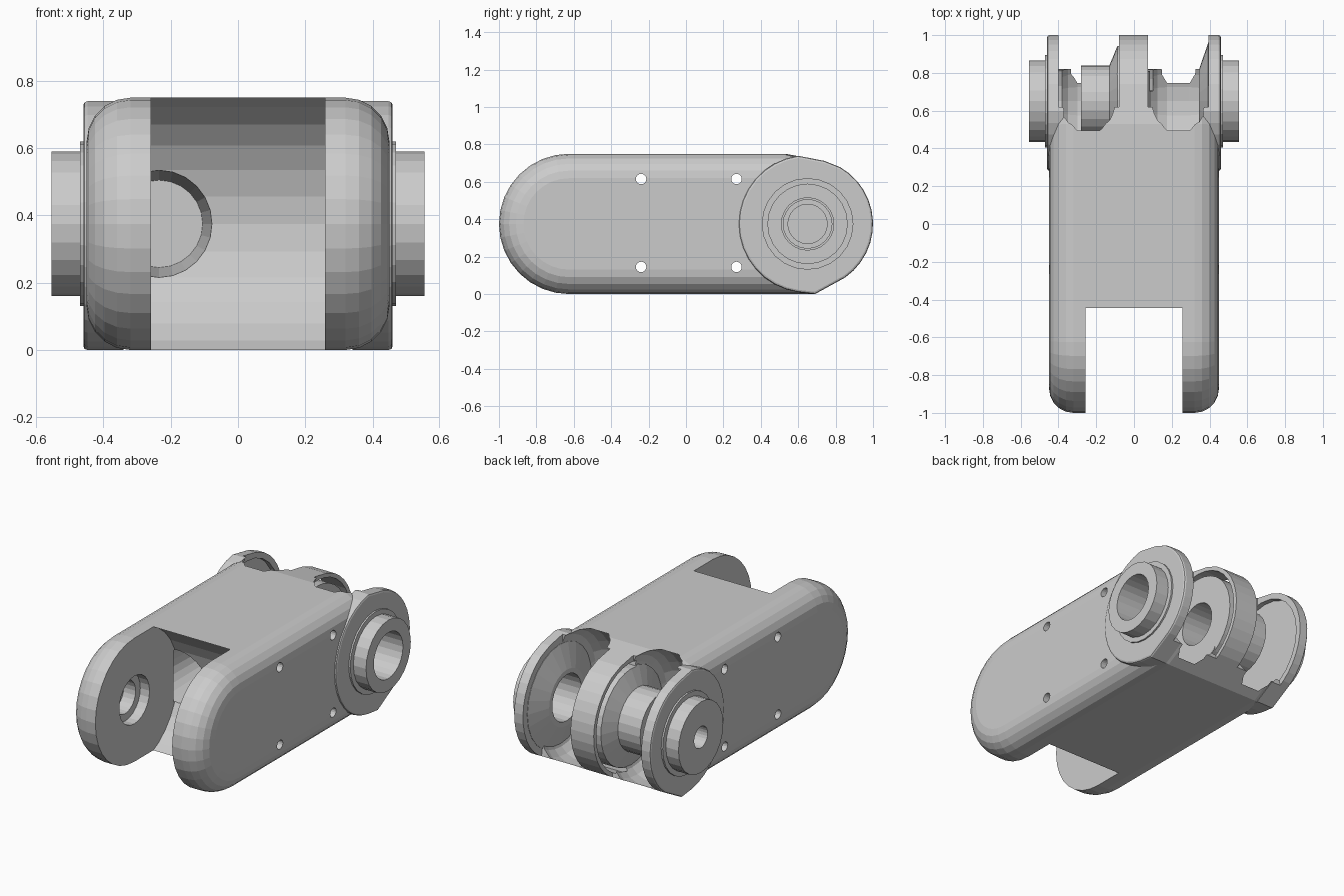
import bpy, bmesh
from math import sin, cos, pi, radians

if "Cube" in bpy.data.objects:
    bpy.data.objects.remove(bpy.data.objects["Cube"])

PY, PZ = 0.65, 0.375          # rear pivot axis (runs along x)
FY = -0.625                   # front pivot axis


def arc(cy, cz, r, a0, a1, n):
    return [(cy + r * cos(radians(a0 + (a1 - a0) * i / n)),
             cz + r * sin(radians(a0 + (a1 - a0) * i / n))) for i in range(n + 1)]


def finish(bm, name):
    bmesh.ops.recalc_face_normals(bm, faces=bm.faces)
    me = bpy.data.meshes.new(name)
    bm.to_mesh(me)
    bm.free()
    ob = bpy.data.objects.new(name, me)
    bpy.context.collection.objects.link(ob)
    return ob


def prism(name, outline, x0, x1, bevel=0, seg=1, sides=(0, 1)):
    """Extrude a (y, z) outline along x, optionally rounding the cap rims."""
    bm = bmesh.new()
    loops = [[bm.verts.new((x, y, z)) for y, z in outline] for x in (x0, x1)]
    caps = [bm.faces.new(l) for l in loops]
    n = len(outline)
    for i in range(n):
        j = (i + 1) % n
        bm.faces.new((loops[0][i], loops[0][j], loops[1][j], loops[1][i]))
    bmesh.ops.recalc_face_normals(bm, faces=bm.faces)
    if bevel:
        edges = [e for s in sides for e in caps[s].edges]
        bmesh.ops.bevel(bm, geom=edges, offset=bevel, segments=seg,
                        profile=0.5, affect='EDGES', clamp_overlap=False)
    return finish(bm, name)


def lathe(name, profile, cy=PY, cz=PZ, n=24):
    """Spin an (x, radius) profile about an x-parallel axis, capping both ends."""
    bm = bmesh.new()
    rings = [[bm.verts.new((x, cy + r * cos(2 * pi * i / n), cz + r * sin(2 * pi * i / n)))
              for i in range(n)] for x, r in profile]
    for a, b in zip(rings, rings[1:]):
        for i in range(n):
            j = (i + 1) % n
            bm.faces.new((a[i], a[j], b[j], b[i]))
    bm.faces.new(rings[0])
    bm.faces.new(rings[-1])
    return finish(bm, name)


def combine(target, tool, op):
    m = target.modifiers.new(op, 'BOOLEAN')
    m.operation, m.object, m.solver = op, tool, 'EXACT'
    bpy.context.view_layer.objects.active = target
    bpy.ops.object.modifier_apply(modifier=m.name)
    bpy.data.objects.remove(tool, do_unlink=True)


# Main body: rounded front, clipped round rear
rear = [(0.69, 0.0)] + arc(PY, PZ, 0.35, -55, 60, 12) + [(0.74, 0.712)]
body = prism("link_body", arc(FY, 0.375, 0.375, 90, 270, 16) + rear + [(0.53, 0.75)],
             -0.45, 0.45, 0.13, 5)

# Rear ear plates
ear_outline = arc(PY, PZ, 0.368, 98, 262, 16) + rear
for s in (-1, 1):
    combine(body, prism("ear", ear_outline, s * 0.34, s * 0.46, 0.012, 2, (1,)), 'UNION')

# Rear cable grooves: rounded sweep plus an open back
back_open = [(0.62, 0.9), (0.62, 0.55), (0.8, 0.2), (0.85, -0.1), (1.1, -0.1), (1.1, 0.9)]
groove = [(-0.16, 0.29), (-0.145, 0.33), (-0.11, 0.363), (-0.06, 0.383)]
groove = groove + [(-x, r) for x, r in reversed(groove)]
for cx in (-0.24, 0.235):
    combine(body, lathe("groove", [(cx + x, r) for x, r in groove], PY, 0.40, 32), 'DIFFERENCE')
    combine(body, prism("open_back", back_open, cx - 0.16, cx + 0.16), 'DIFFERENCE')

# Flared bosses on the middle web and the right ear
combine(body, lathe("boss", [(-0.28, 0.19), (-0.13, 0.19), (-0.085, 0.3), (-0.02, 0.3)]), 'UNION')
combine(body, lathe("cone", [(0.345, 0.17), (0.393, 0.31), (0.42, 0.31)]), 'UNION')

# Outer hubs with a thin washer step
for s in (-1, 1):
    combine(body, lathe("hub", [(s * 0.43, 0.245), (s * 0.47, 0.245),
                                (s * 0.47, 0.215), (s * 0.555, 0.215)]), 'UNION')

# Crescent gap in the middle web, dish in the left ear
crescent = arc(PY, PZ, 0.325, -80, 100, 16) + arc(PY, PZ, 0.292, 100, -80, 16)
combine(body, prism("crescent", crescent, -0.1, 0.1), 'DIFFERENCE')
combine(body, lathe("dish", [(-0.43, 0.315), (-0.38, 0.315)]), 'DIFFERENCE')

# Hub bores: open on the right, stepped into the boss, small blind hole on the left
bores = [[(0.3, 0.14), (0.6, 0.14)],
         [(-0.22, 0.105), (-0.1, 0.105), (-0.1, 0.13), (0.09, 0.13)],
         [(-0.6, 0.065), (-0.46, 0.065)]]
for b in bores:
    combine(body, lathe("bore", b), 'DIFFERENCE')

# Front fork slot with concave back wall
combine(body, lathe("slot", [(-0.258, 0.418), (0.258, 0.418)], FY, 0.375, 32), 'DIFFERENCE')

# Stepped blind pivot sockets inside the fork arms
for s in (-1, 1):
    combine(body, lathe("socket", [(s * 0.24, 0.145), (s * 0.32, 0.145), (s * 0.32, 0.1),
                                   (s * 0.4, 0.1)], FY, 0.375), 'DIFFERENCE')

# Tapered cable passage in the slot wall
bpy.ops.mesh.primitive_cone_add(vertices=24, radius1=0.16, radius2=0.13, depth=0.5,
                                location=(-0.235, 0.0, 0.375), rotation=(-pi / 2, 0, 0))
combine(body, bpy.context.object, 'DIFFERENCE')

# Four cross holes
for y in (-0.24, 0.27):
    for z in (0.145, 0.615):
        combine(body, lathe("screw_hole", [(-0.6, 0.028), (0.6, 0.028)], y, z, 16), 'DIFFERENCE')
